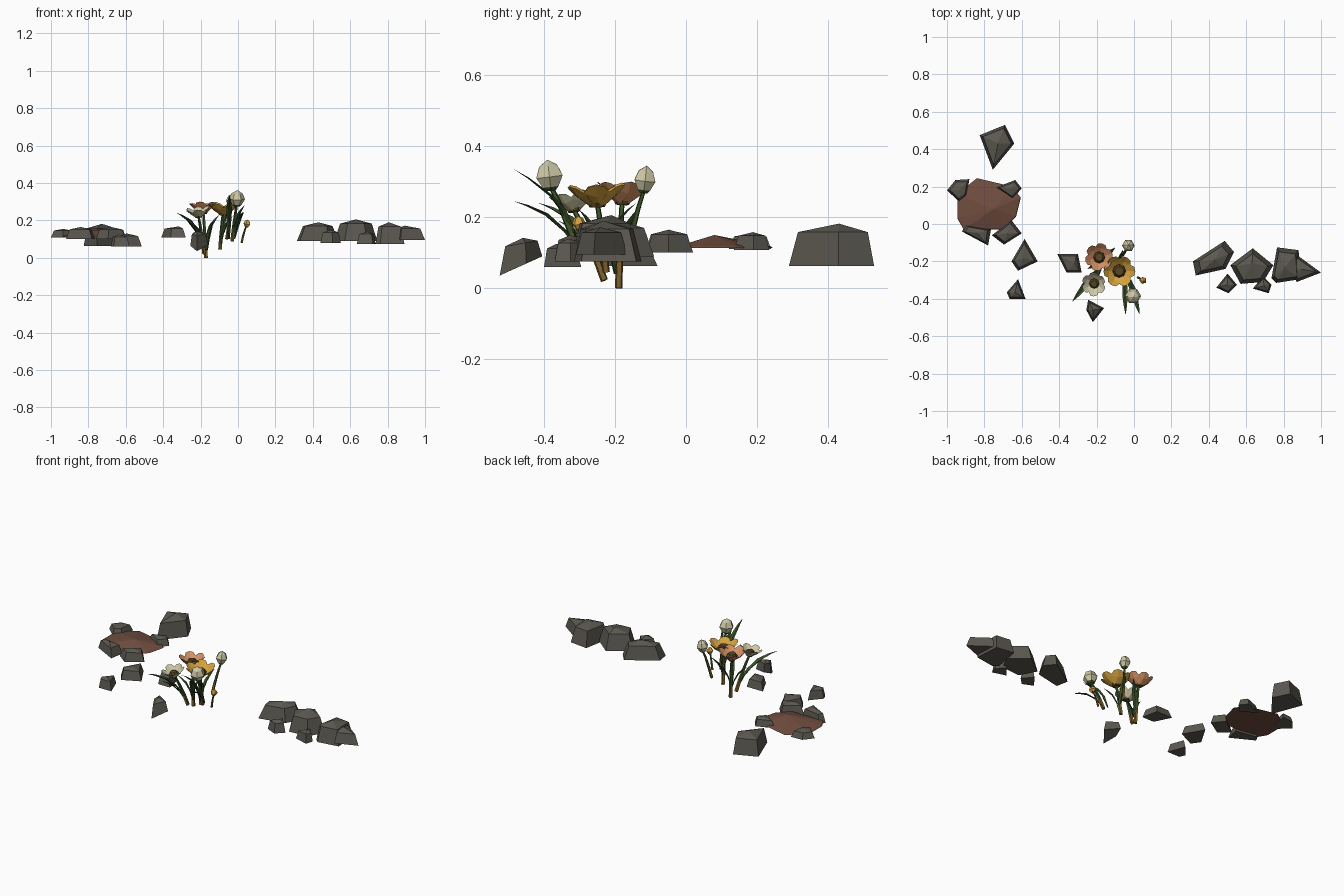
import bpy, math
from mathutils import Vector

if "Cube" in bpy.data.objects:
    bpy.data.objects.remove(bpy.data.objects["Cube"])


def mat(name, r, g, b):
    m = bpy.data.materials.new(name)
    m.diffuse_color = (r, g, b, 1)
    m.use_nodes = True
    m.node_tree.nodes["Principled BSDF"].inputs["Base Color"].default_value = m.diffuse_color
    return m


ROCK = mat("grey stone", 0.105, 0.098, 0.080)
SOIL = mat("brown soil", 0.165, 0.075, 0.050)
CREAM = mat("cream petal", 0.62, 0.58, 0.38)
GOLD = mat("yellow petal", 0.68, 0.37, 0.05)
CORAL = mat("orange petal", 0.66, 0.29, 0.13)
GREEN = mat("stem green", 0.050, 0.100, 0.025)
LEAF = mat("leaf green", 0.038, 0.075, 0.020)
BARK = mat("stem brown", 0.20, 0.115, 0.025)
SEED = mat("flower centre brown", 0.10, 0.062, 0.020)


def make(name, verts, faces, mats, idx=None):
    me = bpy.data.meshes.new(name)
    me.from_pydata([tuple(v) for v in verts], [], faces)
    for m in mats:
        me.materials.append(m)
    if idx:
        for p, i in zip(me.polygons, idx):
            p.material_index = i
    ob = bpy.data.objects.new(name, me)
    bpy.context.collection.objects.link(ob)
    return ob


def loft(rings, tip=None):
    """Verts and faces through equal rings, capped at the start, capped or pointed at the end."""
    n = len(rings[0])
    verts = [v for r in rings for v in r]
    faces = [tuple(reversed(range(n)))]
    for k in range(len(rings) - 1):
        for i in range(n):
            j = (i + 1) % n
            faces.append((k * n + i, k * n + j, k * n + n + j, k * n + n + i))
    last = (len(rings) - 1) * n
    if tip is None:
        faces.append(tuple(range(last, last + n)))
    else:
        verts.append(tip)
        faces += [(last + i, last + (i + 1) % n, len(verts) - 1) for i in range(n)]
    return verts, faces


def rock(name, pts, z0, z1, slope=(0, 0), top=0.76, lean=(0, 0)):
    """Faceted stone: plan outline, tapered sides, shallow off-centre peak."""
    if sum(a[0] * b[1] - b[0] * a[1] for a, b in zip(pts, pts[1:] + pts[:1])) < 0:
        pts = pts[::-1]
    c = Vector((sum(p[0] for p in pts), sum(p[1] for p in pts))) / len(pts)
    h = z1 - z0

    def ring(s, z, k):
        out = []
        for p in pts:
            d = Vector(p) - c
            out.append((c.x + d.x * s, c.y + d.y * s,
                        z + k * (slope[0] * d.x + slope[1] * d.y)))
        return out
    v, f = loft([ring(1, z0, 1), ring(top, z0 + h * 0.80, 0.3)],
                (c.x + lean[0], c.y + lean[1], z1))
    make(name, v, f, [ROCK])


# Stones on the left, around the soil mound
rock("back_left_stone", [(-.825, .475), (-.69, .53), (-.64, .43), (-.755, .29)], .063, .182, top=.82)
rock("mound_stone_west", [(-1, .18), (-.955, .235), (-.88, .24), (-.895, .15), (-.935, .12)], .11, .155)
rock("mound_stone_east", [(-.74, .195), (-.635, .235), (-.60, .19), (-.65, .135)], .108, .158)
rock("mound_stone_south_a", [(-.92, -.04), (-.90, -.005), (-.765, -.03), (-.78, -.115)], .10, .165)
rock("mound_stone_south_b", [(-.76, -.06), (-.655, .02), (-.60, -.05), (-.695, -.11)], .10, .165)
rock("path_stone_a", [(-.655, -.20), (-.585, -.08), (-.515, -.20), (-.62, -.25)], .062, .13)
rock("path_stone_b", [(-.68, -.365), (-.62, -.295), (-.58, -.40), (-.665, -.40)], .06, .125)

# Stones beside the flowers
rock("flower_stone_side", [(-.41, -.16), (-.30, -.16), (-.28, -.26), (-.36, -.26)], .11, .168, lean=(.02, 0))
rock("flower_stone_front", [(-.245, -.405), (-.16, -.45), (-.22, -.525), (-.255, -.46)],
     .065, .142, slope=(0, .45))

# Stones on the right
rock("right_stone_a", [(.315, -.20), (.485, -.09), (.535, -.15), (.49, -.24), (.33, -.275)], .09, .19, top=.72)
rock("right_stone_a_small", [(.44, -.34), (.50, -.265), (.55, -.325), (.505, -.37)], .08, .15)
rock("right_stone_b", [(.515, -.22), (.635, -.13), (.745, -.22), (.69, -.31), (.57, -.32)],
     .09, .206, top=.74, lean=(0, .03))
rock("right_stone_b_small", [(.635, -.345), (.69, -.28), (.735, -.325), (.72, -.37)], .075, .14)
rock("right_stone_c", [(.735, -.29), (.765, -.125), (.88, -.14), (.89, -.295), (.76, -.315)], .075, .19, top=.78)
rock("right_stone_d", [(.87, -.165), (1, -.26), (.87, -.31), (.83, -.23)], .095, .172)

# Low soil mound
outline = [(-.91, -.03), (-.70, -.03), (-.63, .04), (-.605, .14), (-.65, .20), (-.84, .245), (-.945, .16), (-.945, .03)]
v, f = loft([[(x, y, .113) for x, y in outline],
             [(-.77 + (x + .77) * .96, .1 + (y - .1) * .96, .118) for x, y in outline]], (-.75, .08, .15))
make("soil_mound", v, f, [SOIL])


def frame(axis):
    """Two vectors across an axis."""
    a = Vector(axis).normalized()
    u = a.cross(Vector((0, 1, 0))).normalized()
    return a, u, a.cross(u)


def stem(name, base, end, r=.010):
    """Five-sided stalk, brown at the foot and green above."""
    p, q = Vector(base), Vector(end)
    a, u, w = frame(q - p)
    rings = []
    for t, s in ((0, 1.1), (.28, 1.05), (.65, .85), (1, .7)):
        bow = Vector((0, 0, .012)) * math.sin(math.pi * t)
        rings.append([p.lerp(q, t) + bow + (u * math.cos(k * 2 * math.pi / 5)
                      - w * -math.sin(k * 2 * math.pi / 5)) * r * s for k in range(5)])
    v, f = loft(rings)
    make(name, v, f, [GREEN, BARK], [1 if i < 6 else 0 for i in range(len(f))])


def flower(name, pos, axis, R, height, colour, n=6, spin=0.0):
    """Open bowl of petals round a domed centre."""
    c = Vector(pos)
    a, u, w = frame(axis)
    verts, faces = [], []
    for k in range(n):
        t = spin + k * 2 * math.pi / n
        out = u * math.cos(t) + w * math.sin(t)
        side = a.cross(out)
        lift = (k % 2) * .003
        b = len(verts)
        for rr, ww, hh in ((.15, -.12, 0), (.15, .12, 0), (.62, .44, .62), (.93, .28, .92),
                           (1.0, 0, 1), (.93, -.28, .92), (.62, -.44, .62), (.66, 0, .45)):
            verts.append(c + out * rr * R + side * ww * R + a * (hh * height + lift))
        faces += [(b, b + 1, b + 7), (b + 1, b + 2, b + 7), (b + 2, b + 3, b + 4, b + 7),
                  (b + 4, b + 5, b + 6, b + 7), (b + 6, b, b + 7)]
    make(name + "_petals", verts, faces, [colour])
    ring = lambda r, h: [c + a * h + (u * math.cos(i * math.pi / 4) + w * math.sin(i * math.pi / 4)) * r
                         for i in range(8)]
    v, f = loft([ring(R * .25, 0), ring(R * .42, height * .45), ring(R * .28, height * .72)])
    make(name + "_centre", v, f, [SEED])


def bud(name, pos, axis, r, length, colour, n=6):
    """Closed egg-shaped bud with a green cup at the foot."""
    c = Vector(pos)
    a, u, w = frame(axis)
    rings = [[c + a * length * h + (u * math.cos(i * 2 * math.pi / n) + w * math.sin(i * 2 * math.pi / n)) * r * s
              for i in range(n)] for h, s in ((0, .35), (.12, .6), (.45, 1), (.8, .68))]
    v, f = loft(rings, c + a * length)
    make(name, v, f, [colour, GREEN], [1 if i <= n else 0 for i in range(len(f))])


# Flowers and buds: stalk foot, head position, facing
stem("orange_stem", (-.17, -.19, 0), (-.185, -.18, .25))
flower("orange_flower", (-.185, -.18, .235), (-.05, .05, 1), .075, .06, CORAL, 6, .3)
stem("yellow_stem", (-.095, -.225, .045), (-.08, -.25, .24))
flower("yellow_flower", (-.08, -.25, .228), (.03, -.05, 1), .085, .062, GOLD, 6, 0)
stem("cream_stem", (-.18, -.23, .022), (-.21, -.315, .22))
flower("cream_flower", (-.21, -.315, .215), (-.12, -.15, 1), .065, .05, CREAM, 6, .5)
stem("tall_bud_stem", (-.03, -.30, .09), (-.006, -.38, .285))
bud("tall_bud", (-.006, -.38, .275), (.02, -.12, 1), .043, .088, CREAM)
stem("back_bud_stem", (-.06, -.165, .10), (-.03, -.117, .28), .008)
bud("back_bud", (-.032, -.12, .268), (.05, .12, 1), .034, .078, CREAM)
stem("small_bud_stem", (.02, -.285, .08), (.046, -.30, .17), .006)
bud("small_bud", (.046, -.30, .163), (.15, -.1, 1), .020, .042, GOLD, 5)


def leaf(name, base, tip, width):
    """Folded blade that arches from foot to tip."""
    p, q = Vector(base), Vector(tip)
    d = q - p
    side = d.cross(Vector((0, 0, 1))).normalized()
    up = side.cross(d).normalized()
    verts, faces = [], []
    for t, s in ((0, .4), (.3, .85), (.6, 1), (.85, .55), (1, .03)):
        m = p.lerp(q, t) + up * .10 * d.length * math.sin(math.pi * t)
        verts += [m - side * width * s / 2 + up * width * s * .25, m,
                  m + side * width * s / 2 + up * width * s * .25]
    for k in range(0, 12, 3):
        faces += [(k, k + 1, k + 4, k + 3), (k + 1, k + 2, k + 5, k + 4)]
    make(name, verts, faces, [LEAF])


blades = [((-.19, -.24, .07), (-.33, -.415, .24), .036), ((-.19, -.25, .06), (-.265, -.36, .19), .028),
          ((-.05, -.29, .10), (-.045, -.485, .335), .030), ((-.02, -.30, .10), (.03, -.485, .245), .030),
          ((-.17, -.19, .06), (-.10, -.125, .23), .030), ((-.09, -.23, .08), (-.06, -.14, .24), .026),
          ((-.17, -.20, .04), (-.25, -.24, .19), .028), ((-.09, -.24, .07), (-.03, -.30, .22), .026),
          ((-.165, -.20, .04), (-.13, -.28, .20), .026), ((-.03, -.31, .10), (.035, -.40, .28), .026)]
for i, (b, t, w) in enumerate(blades):
    leaf("leaf_%d" % (i + 1), b, t, w)
